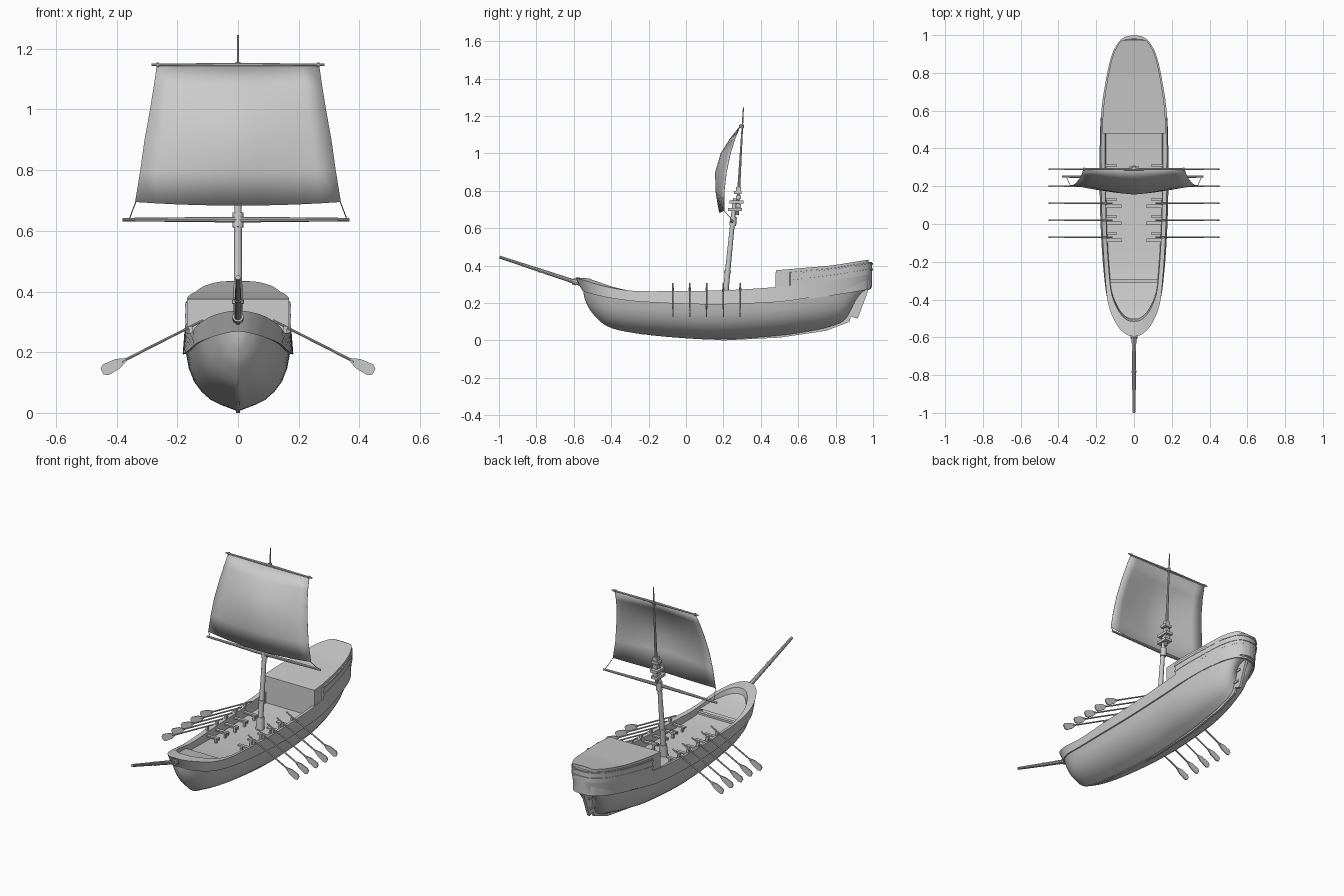
import bpy, bmesh, math
from mathutils import Vector

if "Cube" in bpy.data.objects:
    bpy.data.objects.remove(bpy.data.objects["Cube"])


def make(name, verts, faces, mirror=False, solid=0):
    bm = bmesh.new()
    vs = [bm.verts.new(v) for v in verts]
    for f in faces:
        bm.faces.new([vs[i] for i in f])
    bmesh.ops.remove_doubles(bm, verts=bm.verts, dist=1e-5)
    bmesh.ops.recalc_face_normals(bm, faces=bm.faces)
    me = bpy.data.meshes.new(name)
    bm.to_mesh(me)
    bm.free()
    ob = bpy.data.objects.new(name, me)
    bpy.context.collection.objects.link(ob)
    if mirror:
        m = ob.modifiers.new("mirror", 'MIRROR')
        m.use_clip = True
    if solid:
        s = ob.modifiers.new("thickness", 'SOLIDIFY')
        s.thickness = solid
    return ob


def loft(name, curves, mirror=True, cap=False, solid=0):
    n = len(curves[0])
    verts = [p for c in curves for p in c]
    faces = [(a * n + i, a * n + i + 1, (a + 1) * n + i + 1, (a + 1) * n + i)
             for a in range(len(curves) - 1) for i in range(n - 1)]
    if cap:
        faces.append([a * n for a in range(len(curves))])
    return make(name, verts, faces, mirror, solid)


def tube(name, a, b, r1, r2=None, n=10):
    a, b = Vector(a), Vector(b)
    r2 = r1 if r2 is None else r2
    q = (b - a).to_track_quat('Z', 'Y')
    ring = [Vector((math.cos(2 * math.pi * i / n), math.sin(2 * math.pi * i / n), 0)) for i in range(n)]
    verts = [a + q @ (v * r1) for v in ring] + [b + q @ (v * r2) for v in ring]
    faces = [(i, (i + 1) % n, n + (i + 1) % n, n + i) for i in range(n)]
    return make(name, verts, faces + [range(n), range(n, 2 * n)])


def plate(name, pts, axis, at, th):
    def place(p, o):
        return (at + o, p[0], p[1]) if axis == 'x' else (p[0], at + o, p[1])
    n = len(pts)
    verts = [place(p, o) for o in (-th / 2, th / 2) for p in pts]
    faces = [(i, (i + 1) % n, n + (i + 1) % n, n + i) for i in range(n)]
    return make(name, verts, faces + [range(n), range(n, 2 * n)])


def box(name, c, s):
    y, z, h, k = c[1], c[2], s[1] / 2, s[2] / 2
    return plate(name, [(y - h, z - k), (y + h, z - k), (y + h, z + k), (y - h, z + k)], 'x', c[0], s[0])


# hull stations: wale (y, x, z), rail (y, x, z), keel (y, z)
ST = [(-.555, 0, .268, -.592, 0, .337, -.548, .25),
      (-.55, .035, .264, -.585, .04, .333, -.535, .205),
      (-.51, .085, .25, -.535, .09, .318, -.50, .145),
      (-.42, .135, .23, -.43, .135, .288, -.42, .075),
      (-.28, .158, .21, -.28, .153, .265, -.28, .04),
      (-.05, .175, .197, -.05, .167, .264, -.05, .015),
      (.2, .182, .193, .2, .174, .268, .2, .004),
      (.48, .18, .205, .48, .175, .285, .48, .022),
      (.62, .17, .222, .62, .168, .303, .62, .04),
      (.76, .145, .243, .76, .147, .322, .75, .065),
      (.87, .115, .257, .88, .12, .34, .84, .1),
      (.94, .08, .266, .95, .086, .352, .88, .16),
      (.97, .045, .27, .985, .05, .358, .893, .22),
      (.98, 0, .272, .995, 0, .36, .9, .268)]
SUB = 4


def spline(rows):
    out = []
    for i in range(len(rows) - 1):
        p = [rows[max(0, min(len(rows) - 1, i + k))] for k in (-1, 0, 1, 2)]
        for s in range(SUB):
            t = s / SUB
            out.append([.5 * (2 * b + (c - a) * t + (2 * a - 5 * b + 4 * c - d) * t * t
                              + (3 * b - a - 3 * c + d) * t ** 3) for a, b, c, d in zip(*p)])
    return out + [list(rows[-1])]


S = spline(ST)
N = len(S)
wale = [(max(0, s[1]), s[0], s[2]) for s in S]
rail = [(max(0, s[4]), s[3], s[5]) for s in S]
keel = [(0, s[6], s[7]) for s in S]
lip = [(x * .94, y * .99, z + .002) for x, y, z in wale]

# lower hull: full sections amidships, finer at the ends
rows = []
for f, t in [(0, 0), (.1, .04), (.34, .12), (.52, .2), (.7, .34), (.85, .52), (.95, .75), (1, 1)]:
    row = []
    for i in range(N):
        fine = .55 * abs(2 * i / (N - 1) - 1) ** 2
        g = f * (1 - fine) + t * fine
        k, l = keel[i], lip[i]
        row.append((l[0] * g, k[1] + (l[1] - k[1]) * t, k[2] + (l[2] - k[2]) * t))
    rows.append(row)
loft("lower_hull", rows)


# bulwark with rail, and decks
def inward(p, k, z):
    return (p[0] * k, p[1] * k if p[1] < 0 else p[1], z)


inner = [inward(p, .87, p[2] - .006) for p in rail]
foot = [inward(p, .85, wale[i][2] + .012) for i, p in enumerate(rail)]
loft("bulwark", [lip, wale, rail, inner, foot])
loft("main_deck", [foot, [(0, p[1], p[2]) for p in foot]])
# raised foredeck with a step
fore = [(p[0] * 1.01, p[1], p[2] + .02) for p in foot if p[1] < -.3]
loft("foredeck", [fore, [(0, p[1], p[2]) for p in fore]])
box("foredeck_step", (0, -.3, .225), (.262, .02, .03))


# stern castle
def top_z(y):
    return .375 + (y - .48) * .085 if y < .78 else .4005 + (y - .78) * .16


aft = [p for p in rail if p[1] > .479]
base = [(p[0] * .96, p[1] * .995, p[2] - .085) for p in aft]
top = [(p[0] * .96, min(p[1], .975), top_z(p[1])) for p in aft]
loft("stern_castle", [base, top, [(0, p[1], p[2]) for p in top], [(0, p[1], p[2]) for p in base]], cap=True)


def belt(name, k0, k1, out, start):
    pts = [p for p in aft if p[1] > start]
    lo, hi = [], []
    for p in pts:
        h = top_z(p[1]) - p[2]
        y = p[1] + (out * .3 if p[1] > .9 else 0)
        lo.append((p[0] * (1 + out), y, p[2] + h * k0))
        hi.append((p[0] * (1 + out), y, p[2] + h * k1))
    inn = [[(x * .93, y * .985, z) for x, y, z in c] for c in (lo, hi)]
    loft(name, [inn[0], lo, hi, inn[1]], cap=True)


belt("castle_wall", -.05, .8, .0, .54)
belt("castle_lower_moulding", .2, .32, .015, .54)
belt("castle_upper_moulding", .6, .72, .015, .54)

# keel, rudder and hinges
plate("keel", [(-.25, .034), (.2, 0), (.5, .015), (.75, .052), (.875, .1), (.905, .265),
               (.87, .25), (.8, .12), (.6, .06), (.2, .03), (-.2, .05)], 'x', 0, .012)
plate("rudder", [(.862, .135), (.918, .117), (.975, .268), (.9, .272)], 'x', 0, .016)
for y, z in ((.888, .16), (.905, .225)):
    box("rudder_hinge", (0, y, z), (.028, .05, .012))

# bowsprit
tube("bowsprit", (0, -.53, .292), (0, -.997, .446), .013, .008)
tube("bowsprit_band", (0, -.775, .373), (0, -.785, .376), .0125)
tube("bowsprit_collar", (0, -.585, .31), (0, -.605, .317), .018)

# mast, topmast and caps
tube("lower_mast", (0, .206, .2), (0, .262, .76), .016, .011, 12)
tube("mast_foot", (0, .206, .2), (0, .214, .275), .024, .02, 12)
tube("mast_collar", (0, .222, .36), (0, .223, .372), .019, n=12)
tube("topmast", (0, .274, .67), (0, .307, 1.245), .01, .003)
tube("topmast_collar", (0, .3, 1.135), (0, .3015, 1.155), .01)
for z, w in ((.70, .075), (.74, .075), (.79, .04)):
    box("mast_cap", (0, .245 + (z - .6) * .17, z), (.045, w, .016))
for z in (.72, .765, .81):
    box("mast_block", (0, .28, z), (.03, .026, .02))

# yards with sheets
tube("upper_yard_left", (0, .291, 1.147), (-.285, .291, 1.147), .007, .004)
tube("upper_yard_right", (0, .291, 1.147), (.285, .291, 1.147), .007, .004)
tube("lower_yard_left", (0, .245, .637), (-.38, .252, .637), .01, .006)
tube("lower_yard_right", (0, .245, .637), (.368, .252, .637), .01, .006)
tube("yard_sling", (0, .25, .612), (0, .254, .66), .018, n=12)
for s in (-1, 1):
    tube("sheet_rope", (s * .337, .203, .695), (s * .358, .25, .64), .0018, n=5)
    tube("yard_band", (s * .26, .291, 1.147), (s * .268, .291, 1.147), .008)

# billowing sail: height, middle depth, edge depth, half width
grid = []
for z, mid, edge, w in [(1.143, .285, .288, .268), (1.08, .235, .262, .277), (1.0, .185, .237, .29),
                        (.9, .156, .216, .308), (.8, .157, .204, .322), (.683, .177, .203, .339)]:
    us = [i / 5 - 1 for i in range(11)]
    drop = .012 if z < .7 else 0
    grid.append([(u * w, mid + (edge - mid) * abs(u) ** 1.4, z + drop * u * u) for u in us])
loft("sail", grid, mirror=False, solid=.002)

# oars and rowing benches
D, P = Vector((.892, -.453)), Vector((.453, .892))
start = Vector((.115, .305))
for y in (-.07, .02, .11, .2, .29):
    for s in (-1, 1):
        end = start + D * .30
        tube("oar_shaft", (s * start.x, y, start.y), (s * end.x, y, end.y), .004, .0045, 8)
        blade = [start + D * d + P * w for d, w in
                 ((.285, .005), (.315, .017), (.36, .02), (.373, .011),
                  (.373, -.011), (.36, -.02), (.315, -.017), (.285, -.005))]
        plate("oar_blade", [(s * p.x, p.y) for p in blade], 'y', y, .006)
        box("oar_rest", (s * .155, y, .268), (.014, .012, .03))
        box("bench_seat", (s * .108, y - .017, .24), (.086, .018, .008))
        box("bench_leg", (s * .085, y - .017, .222), (.012, .012, .034))
        box("foot_rest", (s * .12, y + .02, .215), (.06, .01, .016))

# smooth shading with sharp edges kept
for ob in bpy.data.objects:
    ob.select_set(True)
bpy.context.view_layer.objects.active = bpy.data.objects["lower_hull"]
bpy.ops.object.shade_smooth_by_angle(angle=math.radians(35))
